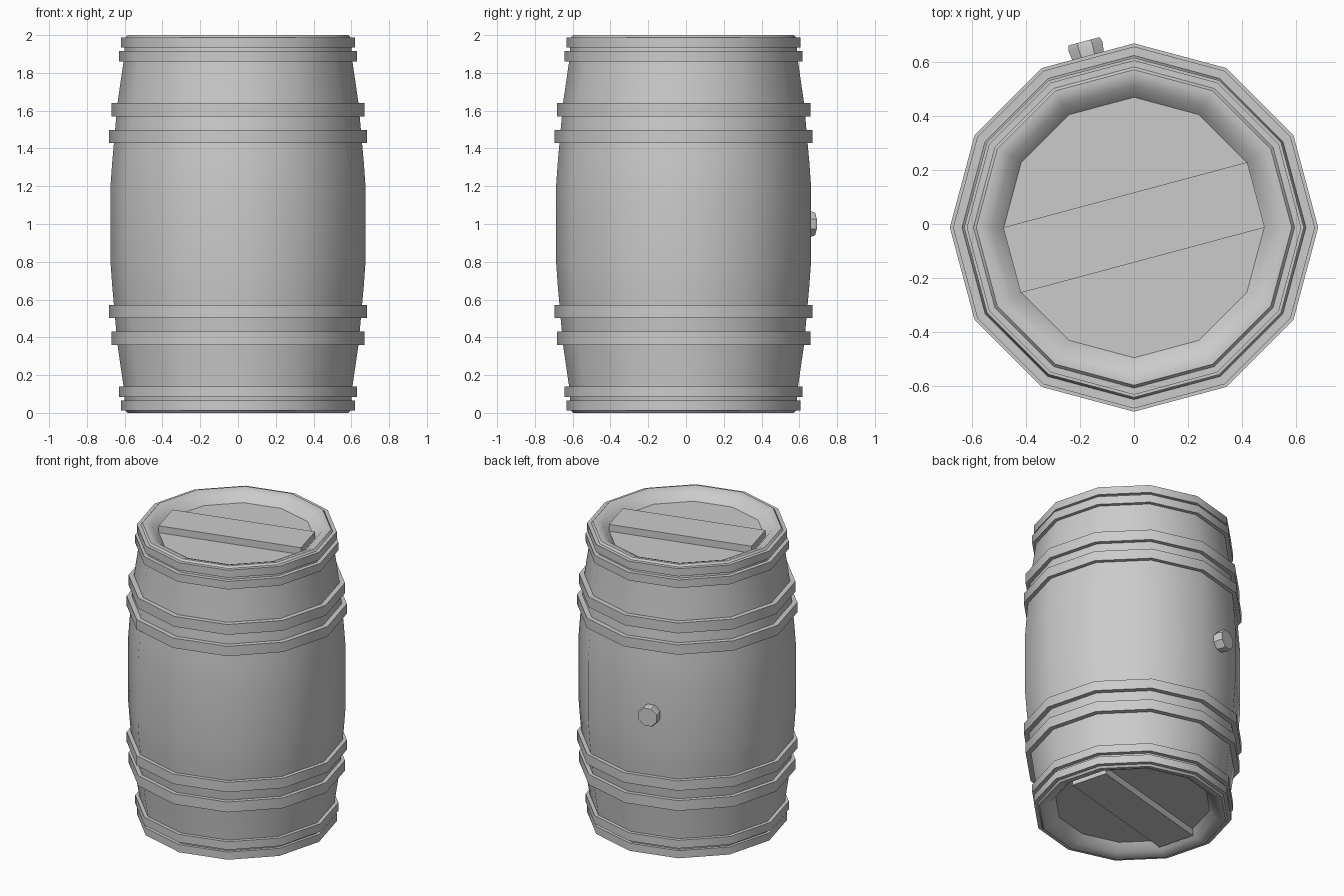
import bpy, bmesh, math
from mathutils import Matrix

if "Cube" in bpy.data.objects:
    bpy.data.objects.remove(bpy.data.objects["Cube"])

CY = -0.013          # barrel axis sits slightly forward because of the bung
SIDES = 12


def finish(name, bm, matrix):
    bmesh.ops.recalc_face_normals(bm, faces=bm.faces)
    mesh = bpy.data.meshes.new(name)
    bm.to_mesh(mesh)
    bm.free()
    mesh.transform(matrix)
    ob = bpy.data.objects.new(name, mesh)
    bpy.context.collection.objects.link(ob)
    bpy.ops.object.select_all(action='DESELECT')
    ob.select_set(True)
    bpy.context.view_layer.objects.active = ob
    bpy.ops.object.shade_smooth_by_angle(angle=math.radians(32))
    return ob


def lathe(name, profile, sides=SIDES, closed=False, matrix=None, offset=0.0):
    """Revolve (radius, z) points; closed profiles make rings, open ones get caps."""
    bm = bmesh.new()
    rings = []
    for r, z in profile:
        rings.append([bm.verts.new((r * math.cos(a), r * math.sin(a), z))
                      for a in (offset + 2 * math.pi * i / sides for i in range(sides))])
    pairs = list(zip(rings, rings[1:]))
    if closed:
        pairs.append((rings[-1], rings[0]))
    else:
        bm.faces.new(rings[0])
        bm.faces.new(rings[-1])
    for lo, hi in pairs:
        for i in range(sides):
            j = (i + 1) % sides
            bm.faces.new((lo[i], lo[j], hi[j], hi[i]))
    return finish(name, bm, matrix or Matrix.Translation((0, CY, 0)))


# Staved body with recessed heads: upper half profile, mirrored about z = 1
upper = [(0.675, 1.2), (0.665, 1.34), (0.655, 1.45), (0.638, 1.64), (0.606, 1.86),
         (0.597, 1.985), (0.585, 2.0), (0.567, 2.0), (0.526, 1.983), (0.483, 1.935)]
lower = [(r, 2 - z) for r, z in reversed(upper)]
lathe("barrel_body", lower + upper)

# Hoops, in mirrored pairs: outer radius, inner radius, bottom, top
hoops = [("rim", 0.62, 0.585, 1.935, 1.987), ("end", 0.63, 0.59, 1.86, 1.915),
         ("quarter", 0.671, 0.62, 1.57, 1.64), ("bilge", 0.683, 0.635, 1.43, 1.497)]
for label, ro, ri, z0, z1 in hoops:
    for side, a, b in (("upper", z0, z1), ("lower", 2 - z1, 2 - z0)):
        lathe(f"{side}_{label}_hoop", [(ri, a), (ro, a), (ro, b), (ri, b)], closed=True)

# Raised middle board on each head, spanning four corners of the 12-sided opening
for side, z0, z1 in (("upper", 1.93, 1.982), ("lower", 0.018, 0.07)):
    bm = bmesh.new()
    base = [bm.verts.new((0.485 * math.cos(math.radians(a)),
                          0.485 * math.sin(math.radians(a)), z0))
            for a in (210, 0, 30, 180)]
    face = bm.faces.new(base)
    ext = bmesh.ops.extrude_face_region(bm, geom=[face], use_keep_orig=True)
    bmesh.ops.translate(bm, vec=(0, 0, z1 - z0),
                        verts=[v for v in ext["geom"] if isinstance(v, bmesh.types.BMVert)])
    finish(f"{side}_head_board", bm, Matrix.Translation((0, CY, 0)))

# Bung on the back, pointing along the 105 degree face normal
to_face = (Matrix.Translation((0, CY, 1.0)) @ Matrix.Rotation(math.radians(105), 4, 'Z')
           @ Matrix.Rotation(math.radians(90), 4, 'Y'))
lathe("bung", [(0.06, 0.62), (0.071, 0.698), (0.064, 0.715)], sides=8,
      matrix=to_face, offset=math.pi / 8)
